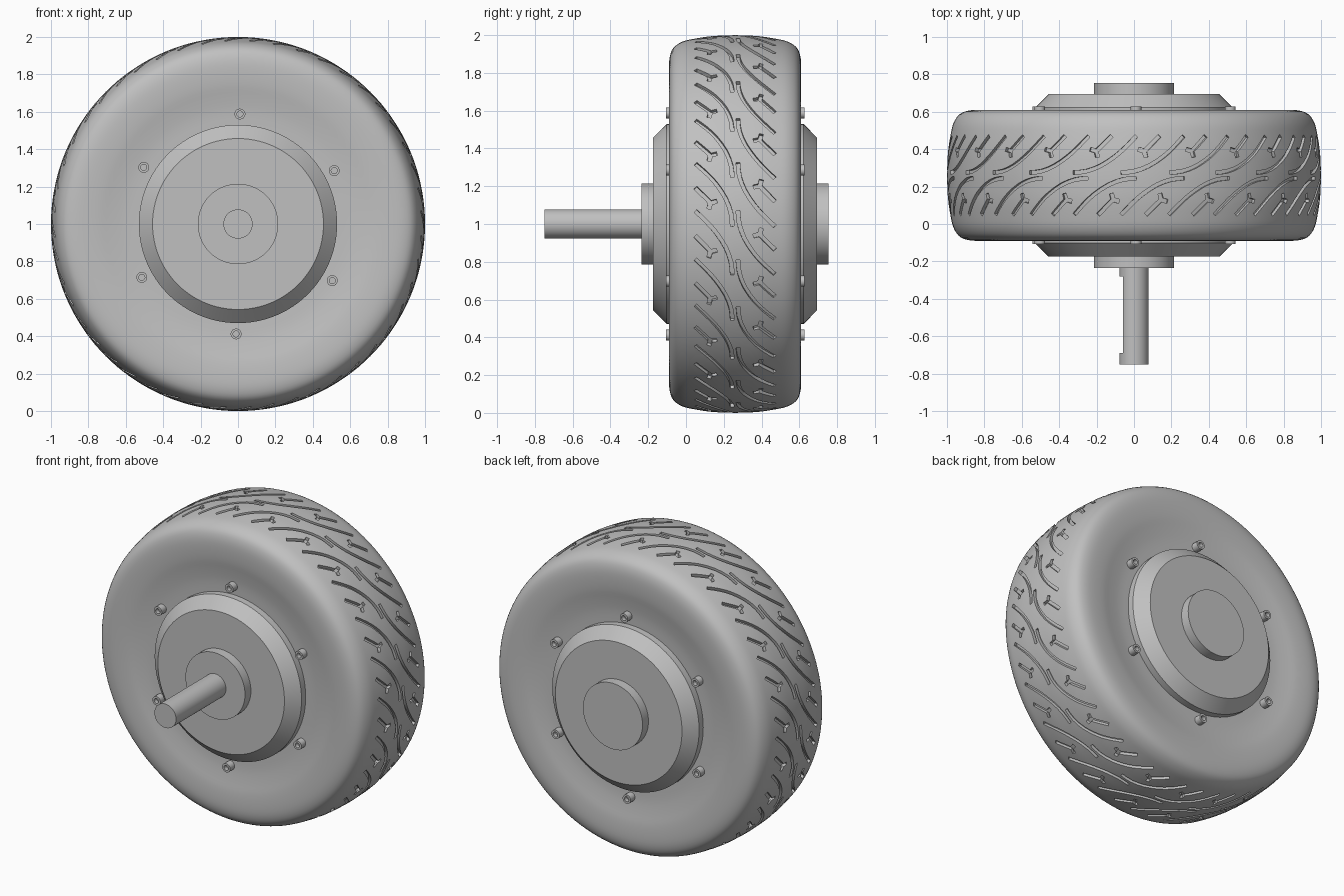
import bpy, bmesh, math
from mathutils import Vector, Matrix

cube = bpy.data.objects.get("Cube")
if cube:
    bpy.data.objects.remove(cube)

MID = 0.26      # tyre centre plane in y
AXLE_Z = 1.0
PITCHES = 24    # tread repeats around the tyre

grey = bpy.data.materials.new("light grey")
grey.use_nodes = True
COLOUR = (0.53, 0.53, 0.53, 1)
grey.diffuse_color = COLOUR
grey.node_tree.nodes["Principled BSDF"].inputs["Base Color"].default_value = COLOUR


def finish(bm, name):
    bmesh.ops.remove_doubles(bm, verts=bm.verts, dist=1e-5)
    bmesh.ops.recalc_face_normals(bm, faces=bm.faces)
    mesh = bpy.data.meshes.new(name)
    bm.to_mesh(mesh)
    bm.free()
    mesh.materials.append(grey)
    obj = bpy.data.objects.new(name, mesh)
    bpy.context.collection.objects.link(obj)
    return obj


def smooth(obj, angle=30):
    bpy.ops.object.select_all(action='DESELECT')
    obj.select_set(True)
    bpy.context.view_layer.objects.active = obj
    bpy.ops.object.shade_smooth_by_angle(angle=math.radians(angle))


def lathe(name, profile, sides, centre=(0, 0, AXLE_Z)):
    """Revolve (y, radius) points about an axis parallel to y."""
    bm = bmesh.new()
    rings = []
    for i in range(sides):
        a = math.tau * i / sides
        rings.append([bm.verts.new(Vector(centre) + Vector((r * math.sin(a), y, r * math.cos(a))))
                      for y, r in profile])
    for i in range(sides):
        a, b = rings[i], rings[(i + 1) % sides]
        for j in range(len(profile) - 1):
            quad = [a[j], a[j + 1], b[j + 1], b[j]]
            if profile[j][1] == 0:
                quad = [a[j], a[j + 1], b[j + 1]]
            elif profile[j + 1][1] == 0:
                quad = [a[j], a[j + 1], b[j]]
            bm.faces.new(quad)
    return finish(bm, name)


def spline(points, steps):
    """Smooth curve through 2D points."""
    pts = [Vector(p) for p in points]
    pts = [2 * pts[0] - pts[1]] + pts + [2 * pts[-1] - pts[-2]]
    out = []
    for a, b, c, d in zip(pts, pts[1:], pts[2:], pts[3:]):
        for k in range(steps):
            t = k / steps
            out.append(0.5 * (2 * b + (c - a) * t + (2 * a - 5 * b + 4 * c - d) * t * t
                              + (3 * b - a - 3 * c + d) * t ** 3))
    return out + [pts[-2]]


def volume(mesh):
    bm = bmesh.new()
    bm.from_mesh(mesh)
    size = bm.calc_volume()
    bm.free()
    return size


def cut(obj, cutter):
    """Subtract the cutter, accepting only a result that keeps the body whole."""
    before = volume(obj.data)
    mod = obj.modifiers.new("cut", 'BOOLEAN')
    mod.operation = 'DIFFERENCE'
    mod.object = cutter
    for solver in ('MANIFOLD', 'EXACT', 'FLOAT'):
        mod.solver = solver
        deps = bpy.context.evaluated_depsgraph_get()
        mesh = bpy.data.meshes.new_from_object(obj.evaluated_get(deps))
        if 0.7 * before < volume(mesh) < 0.9999 * before:
            obj.data = mesh
            break
    obj.modifiers.clear()
    bpy.data.objects.remove(cutter)


# Tyre body: half section from crown to hub, mirrored across the centre plane
half = spline([(0, 1.0), (0.12, 0.995), (0.22, 0.98), (0.28, 0.965), (0.325, 0.935),
               (0.345, 0.89), (0.35, 0.83), (0.345, 0.75), (0.333, 0.68), (0.322, 0.6),
               (0.318, 0.5)], 3)
section = [(MID - u, r) for u, r in reversed(half)] + [(MID + u, r) for u, r in half[1:]]
section = [(section[0][0], 0)] + section + [(section[-1][0], 0)]
tyre = lathe("tyre", section, 144)


def crown(u):
    """Tyre radius at a distance u from the centre plane."""
    for a, b in zip(half, half[1:]):
        if a.x <= u <= b.x:
            return a.y + (b.y - a.y) * (u - a.x) / (b.x - a.x)
    return 1.0


def groove(bm, points, cells, side, phase):
    """Closed radial cutter over flat cells of (offset, angle) points."""
    low, high = [], []
    for u, t in points:
        a = math.radians(phase) + side * t
        for verts, r in ((low, crown(u) - 0.02), (high, 1.05)):
            verts.append(bm.verts.new((r * math.sin(a), MID + side * u, AXLE_Z + r * math.cos(a))))
    edges = {(c[k - 1], c[k]) for c in cells for k in range(len(c))}
    for c in cells:
        bm.faces.new([low[i] for i in c])
        bm.faces.new([high[i] for i in reversed(c)])
    for a, b in edges:
        if (b, a) not in edges:
            bm.faces.new((low[b], low[a], high[a], high[b]))


# Long sweeping groove: a ribbon of quads along a curve
path = [Vector((u, math.radians(t))) for u, t in
        spline([(0.015, 0), (0.022, 4), (0.05, 8.5), (0.10, 13), (0.15, 16.3), (0.21, 19.7)], 2)]
sweep, sweep_cells = [], []
for i, p in enumerate(path):
    d = path[min(i + 1, len(path) - 1)] - path[max(i - 1, 0)]
    n = Vector((-d.y, d.x)).normalized() * 0.01
    sweep += [p + n, p - n]
    if i:
        sweep_cells.append((2 * i - 2, 2 * i - 1, 2 * i + 1, 2 * i))

# Forked groove: a small triangle with a long stem and two short arms
heading = math.radians(46)
fork, fork_cells = [], [(0, 1, 2)]
for k in range(3):
    a = heading + math.radians(120 * k - 60)
    fork.append(Vector((0.13, math.radians(22.2))) + 0.0127 * Vector((math.cos(a), math.sin(a))))
for k, length in enumerate((0.11, 0.028, 0.028)):
    a = heading + math.radians(120 * k)
    reach = length * Vector((math.cos(a), math.sin(a)))
    m, n = k, (k + 1) % 3
    fork += [fork[m] + reach, fork[n] + reach]
    fork_cells.append((n, m, len(fork) - 2, len(fork) - 1))

# Tread on both halves, point-symmetric about the centre line
tread = bmesh.new()
for i in range(PITCHES):
    for side, start in ((1, -4), (-1, 15.7)):
        phase = start + i * 360 / PITCHES
        groove(tread, sweep, sweep_cells, side, phase)
        groove(tread, fork, fork_cells, side, phase)
bmesh.ops.triangulate(tread, faces=tread.faces)
cut(tyre, finish(tread, "tread_cutter"))
smooth(tyre)

# Hub covers, end caps and bolts on both faces
for label, side in (("front", -1), ("back", 1)):
    def out(profile):
        return [(MID + side * u, r) for u, r in profile]

    smooth(lathe(label + "_hub_cover", out([(0.25, 0), (0.25, 0.53), (0.362, 0.53),
                                            (0.434, 0.457), (0.434, 0)]), 96))
    smooth(lathe(label + "_end_cap", out([(0.40, 0), (0.40, 0.215), (0.495, 0.215), (0.495, 0)]), 64))
    for k in range(6):
        a = math.radians(1 + 60 * k)
        place = (0.588 * math.sin(a), 0, AXLE_Z + 0.588 * math.cos(a))
        smooth(lathe(label + "_bolt", out([(0.30, 0), (0.30, 0.029), (0.367, 0.029), (0.367, 0.016),
                                           (0.34, 0.016), (0.34, 0)]), 18, place))

# Axle shaft with a flat milled along its right side
shaft = lathe("axle_shaft", [(-0.2, 0), (-0.2, 0.078), (-0.75, 0.078), (-0.75, 0)], 48)
bm = bmesh.new()
bmesh.ops.create_cube(bm, size=1, matrix=Matrix.Translation((-0.11, -0.485, AXLE_Z))
                      @ Matrix.Diagonal((0.1, 0.41, 0.3, 1)))
cut(shaft, finish(bm, "flat_cutter"))
smooth(shaft)
